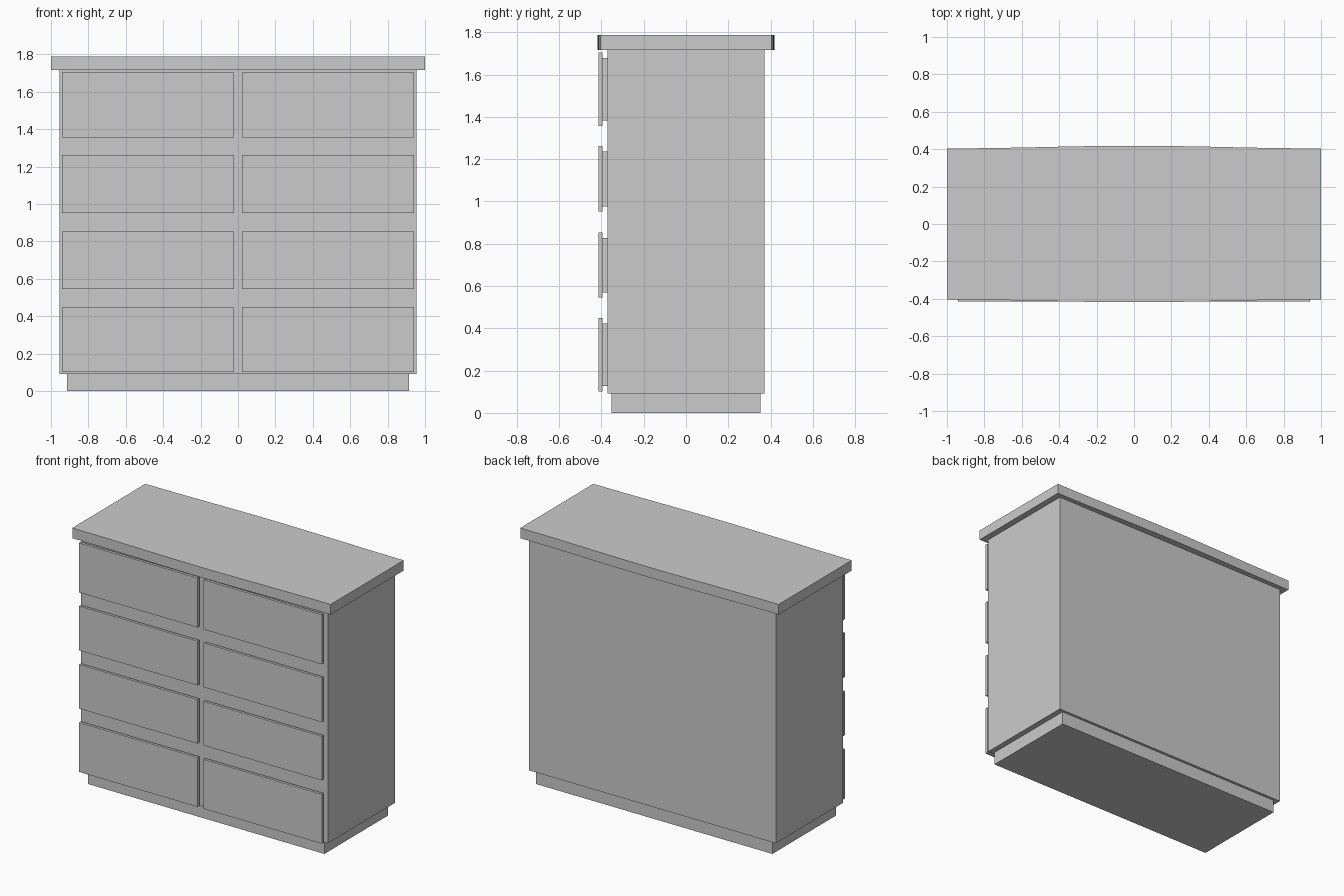
import bpy, bmesh, math

if "Cube" in bpy.data.objects:
    bpy.data.objects.remove(bpy.data.objects["Cube"])


def box(name, x0, x1, y0, y1, z0, z1):
    bpy.ops.mesh.primitive_cube_add(
        size=1, location=((x0 + x1) / 2, (y0 + y1) / 2, (z0 + z1) / 2))
    ob = bpy.context.object
    ob.name = name
    ob.scale = (x1 - x0, y1 - y0, z1 - z0)
    bpy.ops.object.transform_apply(location=False, rotation=False, scale=True)
    return ob


# Recessed plinth and main carcass
box("plinth", -0.915, 0.915, -0.352, 0.352, 0, 0.092)
box("carcass", -0.955, 0.955, -0.371, 0.371, 0.092, 1.717)

# Top slab with gently bowed front and back edges
N = 16
xs = [-1 + 2 * i / N for i in range(N + 1)]
front = [(x, -0.404 - 0.007 * (1 + math.cos(math.pi * x))) for x in xs]
outline = front + [(x, -y) for x, y in reversed(front)]
bm = bmesh.new()
face = bm.faces.new([bm.verts.new((x, y, 1.717)) for x, y in outline])
ext = bmesh.ops.extrude_face_region(bm, geom=[face])
for v in ext["geom"]:
    if isinstance(v, bmesh.types.BMVert):
        v.co.z = 1.788
bmesh.ops.recalc_face_normals(bm, faces=bm.faces)
mesh = bpy.data.meshes.new("top_slab")
bm.to_mesh(mesh)
bm.free()
bpy.context.collection.objects.link(bpy.data.objects.new("top_slab", mesh))

# Two columns of drawers: a face panel standing off on a smaller backing
rows = [(0.102, 0.448), (0.545, 0.853), (0.952, 1.262), (1.357, 1.704)]
inset = 0.025
for side, x0, x1 in (("left", -0.94, -0.022), ("right", 0.022, 0.94)):
    for i, (z0, z1) in enumerate(rows, 1):
        box(f"drawer_front_{side}_{i}", x0, x1, -0.415, -0.396, z0, z1)
        box(f"drawer_backing_{side}_{i}", x0 + inset, x1 - inset,
            -0.396, -0.371, z0 + inset, z1 - inset)
